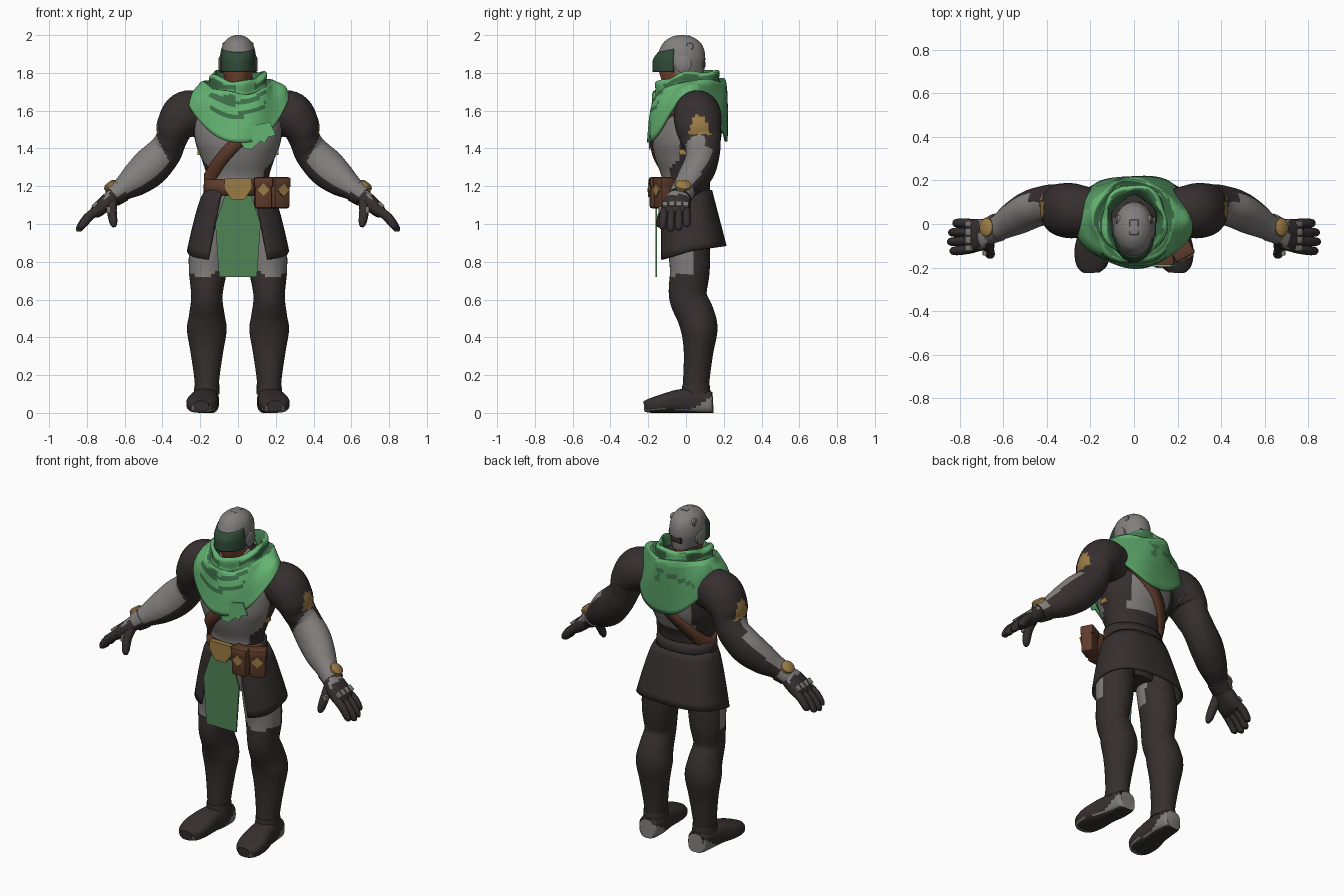
import bpy, bmesh, math
from mathutils import Vector, Matrix

if "Cube" in bpy.data.objects:
    bpy.data.objects.remove(bpy.data.objects["Cube"])

COLOURS = {
    "dark_cloth": (0.037, 0.028, 0.028), "grey_armour": (0.22, 0.208, 0.2),
    "scarf_green": (0.13, 0.46, 0.17), "fold_green": (0.05, 0.17, 0.07),
    "back_green": (0.09, 0.32, 0.12), "tabard_green": (0.08, 0.23, 0.09),
    "visor_green": (0.03, 0.07, 0.04), "leather": (0.115, 0.045, 0.024),
    "gold": (0.33, 0.2, 0.06), "skin": (0.2, 0.07, 0.035)}
MATS = {}
for name, rgb in COLOURS.items():
    m = bpy.data.materials.new(name)
    m.use_nodes = True
    m.diffuse_color = (*rgb, 1)
    m.node_tree.nodes["Principled BSDF"].inputs["Base Color"].default_value = (*rgb, 1)
    MATS[name] = m
PARTS = []


def finish(bm, name, mats, rule=None, mirror=False, thick=0):
    """Colour the faces by rule and make one object, or a left and right pair."""
    bm.normal_update()
    if rule:
        for f in bm.faces:
            f.material_index = int(rule(f.calc_center_median(), f.normal))
    for side in (("left_", "right_") if mirror else ("",)):
        if side == "right_":
            bmesh.ops.scale(bm, vec=(-1, 1, 1), verts=bm.verts)
            bmesh.ops.reverse_faces(bm, faces=bm.faces)
        me = bpy.data.meshes.new(side + name)
        bm.to_mesh(me)
        for key in mats.split():
            me.materials.append(MATS[key])
        ob = bpy.data.objects.new(side + name, me)
        bpy.context.collection.objects.link(ob)
        if thick:
            ob.modifiers.new("thickness", "SOLIDIFY").thickness = thick
        PARTS.append(ob)
    bm.free()


def smooth_rows(rows, sub):
    """Catmull-Rom interpolation through rows of numbers."""
    out, n = [], len(rows)
    for i in range(n - 1):
        p = [rows[max(0, min(n - 1, i + k))] for k in (-1, 0, 1, 2)]
        for s in range(sub):
            t = s / sub
            out.append([b + t / 2 * (c - a + t * (2*a - 5*b + 4*c - d + t * (3*(b - c) + d - a)))
                        for a, b, c, d in zip(*p)])
    return out + [list(rows[-1])]


def loft(name, mats, rows, rule=None, mirror=False, ref=(0, 1, 0), sides=20, sub=4, power=1):
    """Tube through rows of x, y, z, radius along ref, radius across."""
    rows = smooth_rows(rows, sub)
    bm, rings = bmesh.new(), []
    for i, (x, y, z, a, b) in enumerate(rows):
        t = (Vector(rows[min(i + 1, len(rows) - 1)][:3]) - Vector(rows[max(i - 1, 0)][:3])).normalized()
        u = Vector(ref)
        u = (u - t * u.dot(t)).normalized()
        v, ring = t.cross(u), []
        for k in range(sides):
            w = math.tau * k / sides
            cu, cv = (math.copysign(abs(q) ** power, q) for q in (math.cos(w), math.sin(w)))
            p = Vector((x, y, z)) + u * a * cu + v * b * cv
            p.z = max(p.z, 0)
            ring.append(bm.verts.new(p))
        rings.append(ring)
    for r, q in zip(rings, rings[1:]):
        for k in range(sides):
            j = (k + 1) % sides
            bm.faces.new((r[k], r[j], q[j], q[k]))
    bm.faces.new(rings[0][::-1])
    bm.faces.new(rings[-1])
    finish(bm, name, mats, rule, mirror)


def sheet(name, mats, fn, nu, nv, closed=True, thick=0.012, rule=None):
    """Cloth sheet; fn(u, v) gives a point, u runs around and v downward."""
    bm = bmesh.new()
    g = [[bm.verts.new(fn(i / nu, j / nv)) for j in range(nv + 1)]
         for i in range(nu if closed else nu + 1)]
    for i in range(nu):
        r, q = g[i], g[(i + 1) % len(g)]
        for j in range(nv):
            bm.faces.new((r[j], r[j + 1], q[j + 1], q[j]))
    finish(bm, name, mats, rule, False, thick)


def plate(name, mats, outline, y, depth=0.009, turn=0):
    """Flat outline in x and z, facing the front, turned about the upright axis."""
    bm = bmesh.new()
    f = bm.faces.new([bm.verts.new((x, y, z)) for x, z in outline])
    ext = bmesh.ops.extrude_face_region(bm, geom=[f])["geom"]
    bmesh.ops.translate(bm, vec=(0, depth, 0), verts=[e for e in ext if isinstance(e, bmesh.types.BMVert)])
    bmesh.ops.recalc_face_normals(bm, faces=bm.faces)
    bmesh.ops.rotate(bm, matrix=Matrix.Rotation(turn, 3, "Z"), verts=bm.verts)
    finish(bm, name, mats)


def block(name, mat, loc, size, turn=(0, 0, 0), mirror=False):
    bm = bmesh.new()
    bmesh.ops.create_cube(bm, size=1)
    bmesh.ops.scale(bm, vec=size, verts=bm.verts)
    bmesh.ops.bevel(bm, geom=bm.edges[:], offset=min(size) * 0.2, segments=2, profile=0.5, affect="EDGES")
    for axis, ang in zip("XYZ", turn):
        bmesh.ops.rotate(bm, matrix=Matrix.Rotation(ang, 3, axis), verts=bm.verts)
    bmesh.ops.translate(bm, vec=loc, verts=bm.verts)
    finish(bm, name, mat, mirror=mirror)


# Torso: rows are centre x, y, height, depth radius, width radius
TORSO = [(0, 0, 0.93, 0.09, 0.13), (0, 0, 1.05, 0.11, 0.16), (0, -0.01, 1.16, 0.125, 0.17),
         (0, -0.01, 1.25, 0.12, 0.165), (0, -0.01, 1.35, 0.155, 0.195), (0, -0.005, 1.43, 0.175, 0.225),
         (0, 0.01, 1.53, 0.175, 0.235), (0, 0.02, 1.62, 0.155, 0.22), (0, 0.02, 1.7, 0.12, 0.18),
         (0, 0.01, 1.76, 0.08, 0.09), (0, 0, 1.82, 0.06, 0.06)]


def torso_point(w, z, grow):
    for a, b in zip(TORSO, TORSO[1:]):
        if a[2] <= z <= b[2]:
            t = (z - a[2]) / (b[2] - a[2])
            _, cy, _, ry, rx = [p + (q - p) * t for p, q in zip(a, b)]
            return ((rx + grow) * math.cos(w), cy + (ry + grow) * math.sin(w), z)


def torso_grey(c, n):
    if c.y < 0:
        return n.y < -0.15 and abs(c.x) < 0.13 + max(0, c.z - 1.27) * 0.8
    return 1.32 < c.z < 1.55 and abs(c.x) < 0.13


loft("torso", "dark_cloth grey_armour", TORSO, torso_grey, sides=40, sub=6)

# Legs and boots
loft("leg", "dark_cloth grey_armour",
     [(0.12, 0, 1.06, 0.1, 0.09), (0.15, 0.015, 0.88, 0.11, 0.105), (0.16, 0.02, 0.75, 0.105, 0.1),
      (0.165, 0.01, 0.62, 0.1, 0.083), (0.165, 0.05, 0.52, 0.1, 0.094), (0.165, 0.07, 0.44, 0.097, 0.105),
      (0.165, 0.066, 0.32, 0.078, 0.086), (0.165, 0.055, 0.18, 0.07, 0.066), (0.165, 0.05, 0.07, 0.068, 0.06)],
     lambda c, n: c.y < 0.045 and c.z > 0.72 + 0.9 * max(0, 0.15 - c.x) + 0.6 * max(0, c.x - 0.22),
     True, sides=32, sub=6)


def boot_colour(c, n):
    if n.z < -0.7:
        return c.y < -0.19
    return c.z < 0.022 or (c.y < -0.215 and c.z < 0.035) or (c.y > 0.03 and c.z < 0.02 + 0.6 * (c.y - 0.03))


loft("boot", "dark_cloth grey_armour",
     [(0.165, 0.142, 0.055, 0.045, 0.055), (0.165, 0.125, 0.055, 0.06, 0.06), (0.168, 0.05, 0.06, 0.068, 0.065),
      (0.178, -0.03, 0.062, 0.072, 0.063), (0.19, -0.12, 0.05, 0.083, 0.05), (0.195, -0.19, 0.038, 0.07, 0.038),
      (0.195, -0.222, 0.035, 0.04, 0.028)],
     boot_colour, True, ref=(1, 0, 0), power=0.7, sides=32, sub=6)
loft("boot_cuff", "dark_cloth", [(0.165, 0.053, 0.15, 0.072, 0.066), (0.165, 0.053, 0.1, 0.078, 0.068)], mirror=True)

# Arms, with grey guards and a gold shoulder badge
def arm_colour(c, n):
    if n.x > 0.5 and 1.475 < c.z < 1.575 and abs(c.y - 0.07) < 0.06 - 0.35 * (c.z - 1.475):
        return 2
    start = 0.4 if n.y < 0.1 else 0.48
    return c.x - 0.5 * (c.z - 1.4) > start and n.z + 0.5 * n.x - 0.8 * n.y > 0.15


loft("arm", "dark_cloth grey_armour gold",
     [(0.17, 0.06, 1.58, 0.1, 0.11), (0.27, 0.06, 1.58, 0.125, 0.125), (0.33, 0.066, 1.515, 0.122, 0.104),
      (0.353, 0.078, 1.45, 0.108, 0.083), (0.39, 0.09, 1.38, 0.09, 0.092), (0.465, 0.07, 1.3, 0.088, 0.102),
      (0.54, 0.03, 1.235, 0.08, 0.088), (0.61, -0.01, 1.185, 0.062, 0.062), (0.66, -0.03, 1.15, 0.056, 0.054)],
     arm_colour, True, sides=44, sub=8)
loft("glove_cuff", "grey_armour dark_cloth", [(0.625, -0.015, 1.175, 0.066, 0.066), (0.665, -0.032, 1.143, 0.062, 0.056)],
     lambda c, n: n.z + 0.5 * n.x < -0.2, mirror=True)
loft("wrist_device", "gold", [(0.655, -0.018, 1.18, 0.042, 0.038), (0.68, -0.015, 1.21, 0.042, 0.038),
                              (0.686, -0.014, 1.218, 0.026, 0.024)], mirror=True, sub=1)

# Hands
loft("palm", "dark_cloth grey_armour", [(0.65, -0.03, 1.155, 0.05, 0.04), (0.69, -0.045, 1.12, 0.07, 0.042),
                                        (0.745, -0.055, 1.07, 0.077, 0.036), (0.765, -0.055, 1.05, 0.068, 0.024)],
     lambda c, n: c.x < 0.71 and n.z + n.x > 0.7, mirror=True, power=0.75)
for i, finger in enumerate(("index_finger", "middle_finger", "ring_finger", "little_finger")):
    k, reach = 0.037 * (i - 1.5), (0.94, 1.05, 1, 0.82)[i]
    loft(finger, "dark_cloth", [(0.735, -0.055 + k, 1.08, 0.022, 0.026),
                                (0.735 + 0.06 * reach, -0.058 + 1.12 * k, 1.08 - 0.045 * reach, 0.022, 0.025),
                                (0.735 + 0.1 * reach, -0.06 + 1.15 * k, 1.08 - 0.1 * reach, 0.019, 0.02),
                                (0.735 + 0.105 * reach, -0.06 + 1.15 * k, 1.08 - 0.113 * reach, 0.01, 0.01)],
         mirror=True, sides=10, sub=2)
    block("knuckle_pad", "grey_armour", (0.757, -0.055 + k, 1.103), (0.036, 0.028, 0.018), (0, 0.75, 0), True)
loft("thumb", "dark_cloth", [(0.67, -0.075, 1.12, 0.032, 0.03), (0.668, -0.115, 1.07, 0.026, 0.026),
                             (0.66, -0.14, 1.01, 0.022, 0.021), (0.655, -0.147, 0.985, 0.01, 0.01)],
     mirror=True, ref=(1, 0, 0), sides=10, sub=2)
block("thumb_pad", "grey_armour", (0.685, -0.13, 1.075), (0.02, 0.03, 0.035), mirror=True)
block("rib_clasp", "gold", (0.205, -0.01, 1.38), (0.02, 0.05, 0.03), mirror=True)

# Skirt, open at the front
def skirt_point(u, v):
    gap = 0.4 + 0.14 * v
    w = -math.pi / 2 + gap + u * (math.tau - 2 * gap)
    cx, s = (math.copysign(abs(q) ** 0.8, q) for q in (math.cos(w), math.sin(w)))
    drop = 1.18 - v * (0.32 - 0.025 * s)
    return ((0.175 + 0.095 * v ** 0.7) * cx, 0.03 * v + (0.138 + 0.047 * v) * s, drop - 0.03 * v * max(0, -s))


sheet("skirt", "dark_cloth", skirt_point, 48, 8, False)
plate("tabard", "tabard_green", [(-0.07, 1.15), (0.07, 1.15), (0.12, 1.0), (0.1, 0.72), (-0.1, 0.72), (-0.12, 1.0)], -0.162)

# Belt, buckle, pouches and strap
sheet("belt", "dark_cloth leather", lambda u, v: torso_point(math.tau * u, 1.235 - 0.085 * v, 0.014), 40, 2,
      rule=lambda c, n: c.y < -0.03)
plate("buckle", "gold", [(-0.07, 1.24), (0.07, 1.24), (0.075, 1.19), (0.035, 1.13), (-0.035, 1.13), (-0.075, 1.19)],
      -0.172, 0.03)
for x, y, turn in ((0.133, -0.155, 0.06), (0.22, -0.12, 0.5)):
    block("pouch", "leather", (x, y, 1.155), (0.094, 0.072, 0.145), (0, 0, turn))
    block("pouch_lid", "leather", (x, y, 1.22), (0.1, 0.08, 0.055), (0, 0, turn))
    p = Matrix.Rotation(-turn, 3, "Z") @ Vector((x, y, 0))
    plate("pouch_clasp", "gold", [(p.x + a, 1.18 + b) for a, b in ((-0.036, 0), (0, -0.036), (0.036, 0), (0, 0.036))],
          p.y - 0.046, 0.009, turn)


def strap_point(u, v):
    w = math.tau * u
    return torso_point(w, 1.435 + 0.22 * math.cos(w) + 0.095 * (0.5 - v), 0.012)


sheet("shoulder_strap", "leather", strap_point, 48, 2)

# Scarf: rows are width, depth, height at the side, front and back
SCARF = smooth_rows([(0.1, 0.115, 1.74, 1.69, 1.77), (0.122, 0.145, 1.8, 1.75, 1.81), (0.15, 0.17, 1.79, 1.74, 1.805),
                     (0.15, 0.168, 1.745, 1.69, 1.76), (0.18, 0.19, 1.755, 1.685, 1.765), (0.208, 0.2, 1.74, 1.635, 1.71),
                     (0.245, 0.207, 1.715, 1.55, 1.6), (0.268, 0.213, 1.67, 1.42, 1.45)], 4)


def scarf_point(u, v):
    w = math.tau * u
    rx, ry, side, front, back = SCARF[round(v * (len(SCARF) - 1))]
    s = math.sin(w)
    z = side + ((front if s < 0 else back) - side) * abs(s) ** 1.6
    ripple = 0.006 * math.sin(5 * w + 9 * v)
    cx = math.copysign(abs(math.cos(w)) ** (1 - 0.2 * v * max(0, s)), math.cos(w))
    return ((rx + ripple) * cx, 0.012 + (ry + ripple) * s, z + 0.012 * v * math.sin(3 * w + 1) + ripple)


def scarf_colour(c, n):
    inside = n.x * c.x + n.y * c.y < 0
    crease = c.z > 1.64 and n.z < 0.08 and math.sin(2 * math.atan2(c.y, c.x) + 1) > -0.75
    drape = c.z - 2.5 * (c.x - 0.02) ** 2 - 0.15 * c.x
    arc = c.y < -0.05 and abs(c.x) < 0.15 and (abs(drape - 1.575) < 0.012 or abs(drape - 1.64) < 0.014)
    streak = c.y > 0.12 and -0.17 < c.x < 0.06 and abs(c.z - 1.69 - 0.3 * c.x) < 0.012
    if inside or crease or arc or streak:
        return 1
    return 2 * (c.y > 0.06 and c.z < 1.74)


sheet("scarf", "scarf_green fold_green back_green", scarf_point, 96, len(SCARF) - 1, rule=scarf_colour, thick=0.015)
plate("scarf_tail", "scarf_green", [(-0.01, 1.5), (0.03, 1.4), (0.07, 1.395), (0.12, 1.44), (0.14, 1.425), (0.16, 1.46),
                                    (0.2, 1.47), (0.17, 1.54)], -0.196, 0.009)

# Head, visor and helmet fittings
loft("helmet", "grey_armour skin",
     [(0, 0, 1.7, 0.085, 0.06), (0, -0.015, 1.76, 0.108, 0.068), (0, -0.025, 1.85, 0.126, 0.093),
      (0, -0.022, 1.91, 0.122, 0.092), (0, -0.022, 1.96, 0.098, 0.075), (0, -0.022, 1.99, 0.056, 0.043),
      (0, -0.022, 2.0, 0.015, 0.012)],
     lambda c, n: c.z < (1.815 if c.y < -0.06 else 1.785), sides=40, sub=6)


def visor_point(u, v):
    w = math.pi * (u - 0.5) * 0.92
    lean = 0.03 * (max(0, 0.45 - v) / 0.45) ** 1.5
    return ((0.093 - 0.3 * lean) * math.sin(w), -0.05 - (0.127 - lean) * math.cos(w),
            1.93 - 0.125 * v - 0.02 * (1 - v) * math.cos(w))


sheet("visor", "visor_green", visor_point, 24, 10, False, 0.015)
for name, x, y, z, r in (("ear_disc", 0.09, -0.015, 1.845, 0.045), ("helmet_bolt", 0.07, 0.02, 1.94, 0.022)):
    loft(name, "grey_armour", [(x - 0.02, y, z, r, r), (x + 0.006, y, z, r, r), (x + 0.012, y, z, r * 0.75, r * 0.75)],
         mirror=True, sub=1)
block("crest_plate", "grey_armour", (0, -0.015, 1.993), (0.04, 0.07, 0.012))
block("rear_vent", "dark_cloth", (0, 0.092, 1.845), (0.07, 0.02, 0.035))

# Smooth shading with sharp edges kept
bpy.ops.object.select_all(action="DESELECT")
for ob in PARTS:
    ob.select_set(True)
bpy.context.view_layer.objects.active = PARTS[0]
bpy.ops.object.shade_smooth_by_angle(angle=math.radians(40))
